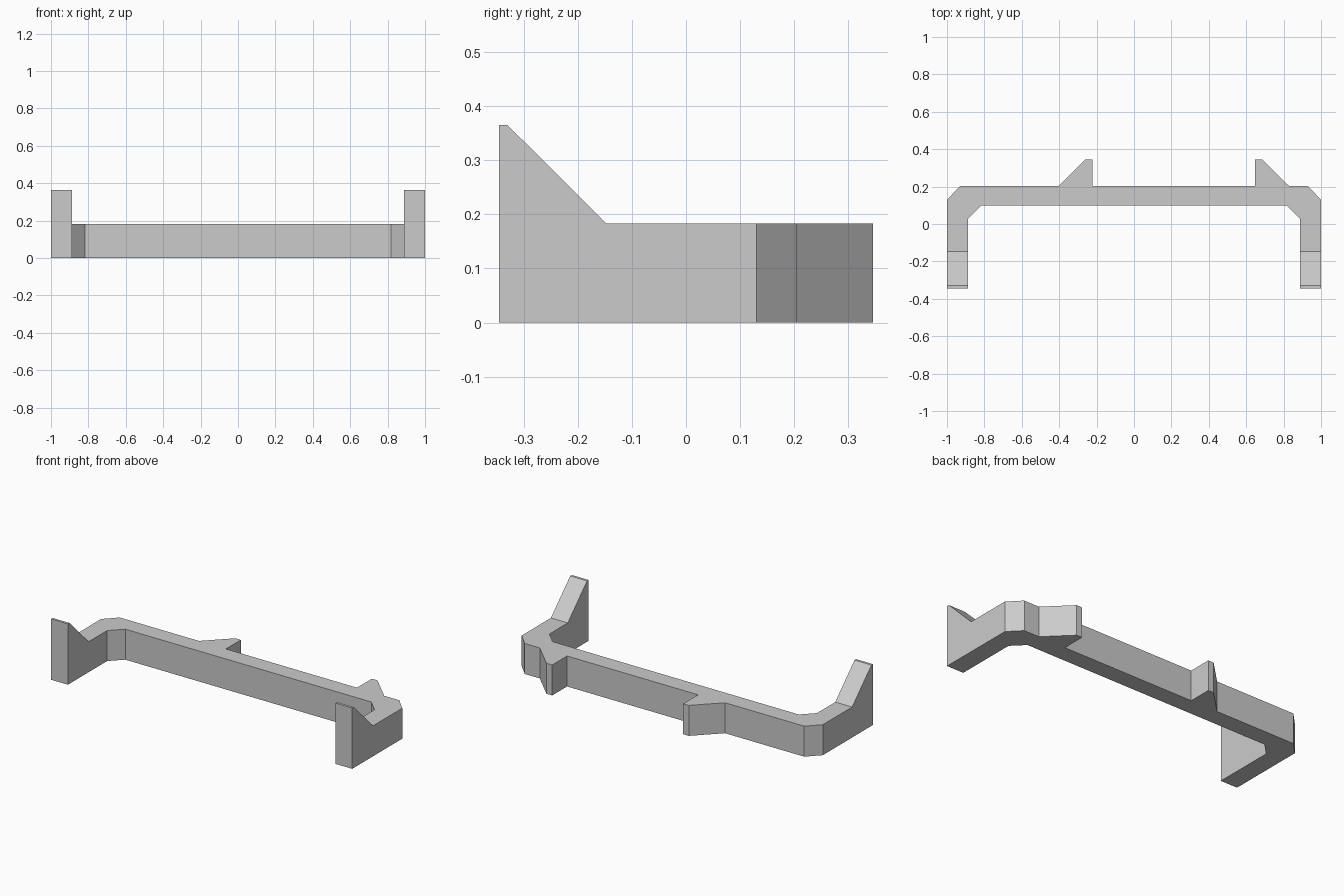
import bpy
import bmesh
from mathutils import Vector

cube = bpy.data.objects.get("Cube")
if cube:
    bpy.data.objects.remove(cube, do_unlink=True)

HEIGHT, HORN_TOP = 0.183, 0.365
BACK, TAB_BACK = 0.204, 0.345
RAMP_START, RAMP_END, FRONT = -0.147, -0.33, -0.345

grey = bpy.data.materials.new("light grey")
grey.use_nodes = True
colour = (0.6, 0.6, 0.6, 1)
grey.diffuse_color = colour
grey.node_tree.nodes["Principled BSDF"].inputs["Base Color"].default_value = colour


def mirrored(points):
    return [(-x, y) for x, y in reversed(points)]


# Plan of the bar with chamfered corners, side arms and two rear tabs
outer = [(1, RAMP_START), (1, 0.13), (0.928, BACK)]
inner = [(0.817, 0.098), (0.888, 0.027), (0.888, RAMP_START)]
left_tab = [(0.828, BACK), (0.685, TAB_BACK), (0.647, TAB_BACK), (0.647, BACK)]
right_tab = [(-0.223, BACK), (-0.223, TAB_BACK), (-0.26, TAB_BACK), (-0.402, BACK)]
plan = outer + left_tab + right_tab + mirrored(outer) + mirrored(inner) + inner

bm = bmesh.new()
base = bm.faces.new([bm.verts.new((x, y, 0)) for x, y in plan])
solid = bmesh.ops.extrude_face_region(bm, geom=[base], use_keep_orig=True)
for v in solid["geom"]:
    if isinstance(v, bmesh.types.BMVert):
        v.co.z = HEIGHT
bmesh.ops.recalc_face_normals(bm, faces=bm.faces)

# Arm ends: sloping up to a horn, then a narrow flat tip
ends = [f for f in bm.faces if all(abs(v.co.y - RAMP_START) < 1e-4 for v in f.verts)]
for y in (RAMP_END, FRONT):
    ends = bmesh.ops.extrude_discrete_faces(bm, faces=ends)["faces"]
    for v in {v for f in ends for v in f.verts}:
        v.co = Vector((v.co.x, y, HORN_TOP if v.co.z > 0.1 else 0))

# Merge the flat side and bottom faces
bmesh.ops.recalc_face_normals(bm, faces=bm.faces)
bmesh.ops.dissolve_limit(bm, angle_limit=0.01, verts=bm.verts, edges=bm.edges)

mesh = bpy.data.meshes.new("bracket_bar")
bm.to_mesh(mesh)
bm.free()
mesh.materials.append(grey)
bracket = bpy.data.objects.new("bracket_bar", mesh)
bpy.context.collection.objects.link(bracket)
